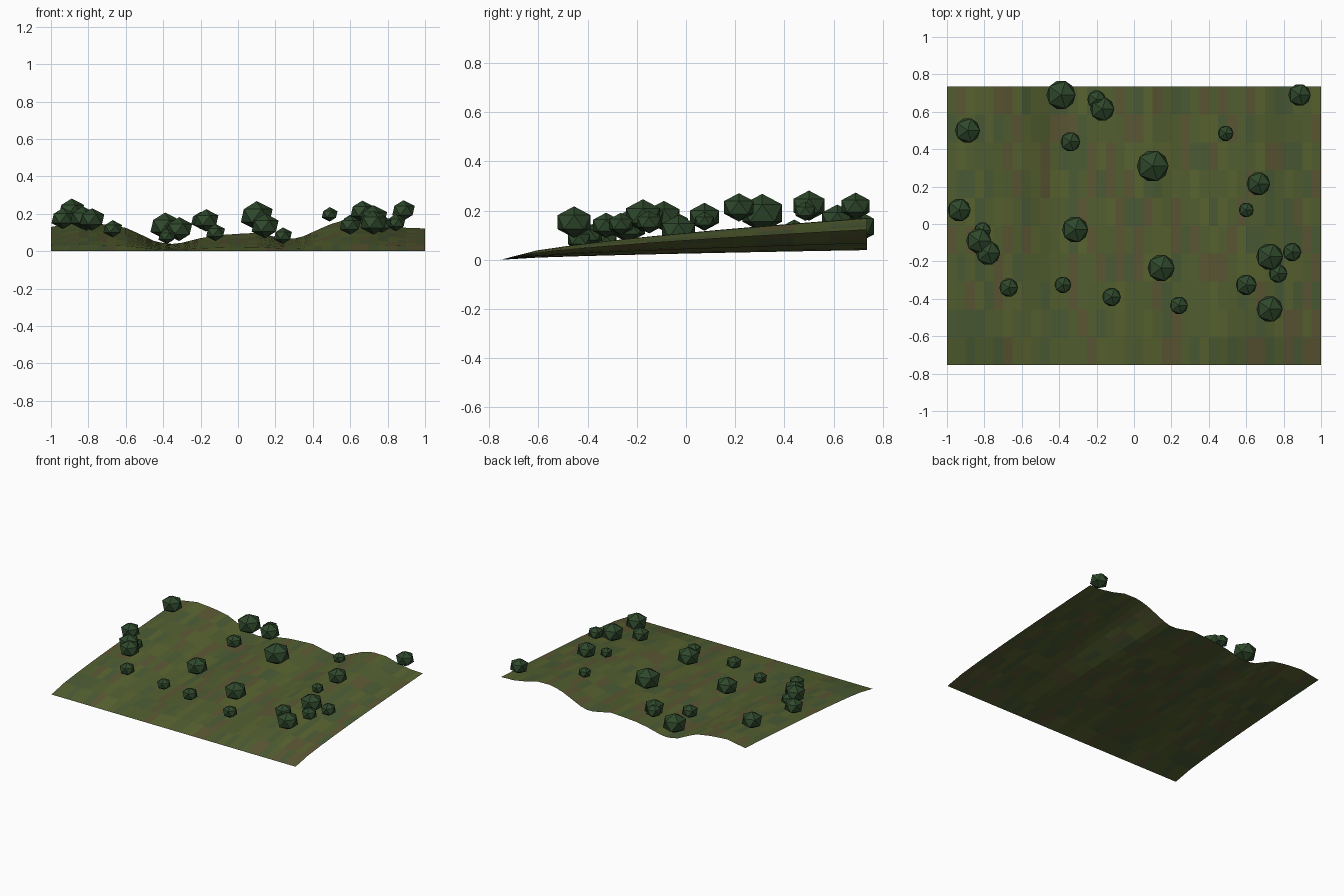
import bpy, bmesh, math, random

random.seed(4)

# Height of the ridge along the back edge: (x, z)
RIDGE = [(-1, .13), (-.85, .155), (-.72, .145), (-.6, .125), (-.52, .09), (-.45, .055),
         (-.37, .037), (-.3, .045), (-.2, .07), (-.1, .086), (0, .093), (.1, .098),
         (.2, .077), (.28, .062), (.35, .08), (.45, .125), (.52, .155), (.6, .17),
         (.7, .168), (.8, .142), (.9, .125), (1, .122)]
Y0, Y1 = -.755, .735
COLS, ROWS = 40, 10


def ridge(x):
    for (xa, za), (xb, zb) in zip(RIDGE, RIDGE[1:]):
        if x <= xb + 1e-6:
            return za + (zb - za) * (x - xa) / (xb - xa)
    return RIDGE[-1][1]


def material(name, rgb):
    m = bpy.data.materials.new(name)
    m.diffuse_color = (*rgb, 1)
    return m


def add_object(name, bm, mats):
    me = bpy.data.meshes.new(name)
    bm.to_mesh(me)
    bm.free()
    for m in mats:
        me.materials.append(m)
    ob = bpy.data.objects.new(name, me)
    bpy.context.collection.objects.link(ob)
    return ob


# Rolling hillside sheet with patches of grass and soil
grass = [material("grass", (.085, .115, .03)), material("grass_dark", (.07, .105, .035)),
         material("grass_light", (.1, .125, .03)), material("soil", (.105, .095, .035))]
bm = bmesh.new()
grid = []
for j in range(ROWS + 1):
    t = j / ROWS
    row = []
    for i in range(COLS + 1):
        x = -1 + 2 * i / COLS
        row.append(bm.verts.new((x, Y0 + (Y1 - Y0) * t, ridge(x) * t ** .65)))
    grid.append(row)
for j in range(ROWS):
    for i in range(COLS):
        f = bm.faces.new((grid[j][i], grid[j][i + 1], grid[j + 1][i + 1], grid[j + 1][i]))
        f.material_index = random.choices(range(4), (5, 3, 3, 2))[0]
add_object("hillside", bm, grass)

# Low-poly bushes: x, y, z of the centre, visible radius
leaf = material("leaf", (.028, .065, .025))
BUSHES = [
    (-.39, .69, .135, .078), (-.20, .665, .165, .05), (-.17, .615, .165, .065),
    (.885, .69, .218, .06), (-.89, .50, .22, .067), (-.34, .44, .115, .053),
    (.49, .485, .197, .042), (.10, .31, .19, .085), (.665, .215, .213, .063),
    (-.935, .075, .175, .062), (-.81, -.035, .15, .045), (-.83, -.09, .178, .067),
    (-.78, -.155, .17, .065), (-.315, -.03, .118, .07), (.60, .075, .158, .04),
    (.725, -.175, .18, .072), (.845, -.15, .153, .05), (.77, -.265, .145, .05),
    (.60, -.325, .14, .056), (.725, -.455, .153, .07), (.145, -.235, .135, .072),
    (-.12, -.39, .1, .05), (.24, -.435, .083, .048), (-.38, -.325, .08, .045),
    (-.67, -.34, .12, .05)]
for n, (x, y, z, r) in enumerate(BUSHES):
    bm = bmesh.new()
    bmesh.ops.create_icosphere(bm, subdivisions=1, radius=r / .894)
    ob = add_object(f"bush_{n + 1}", bm, [leaf])
    ob.location = (x, y, z)
    ob.scale = (1, 1, .82)
